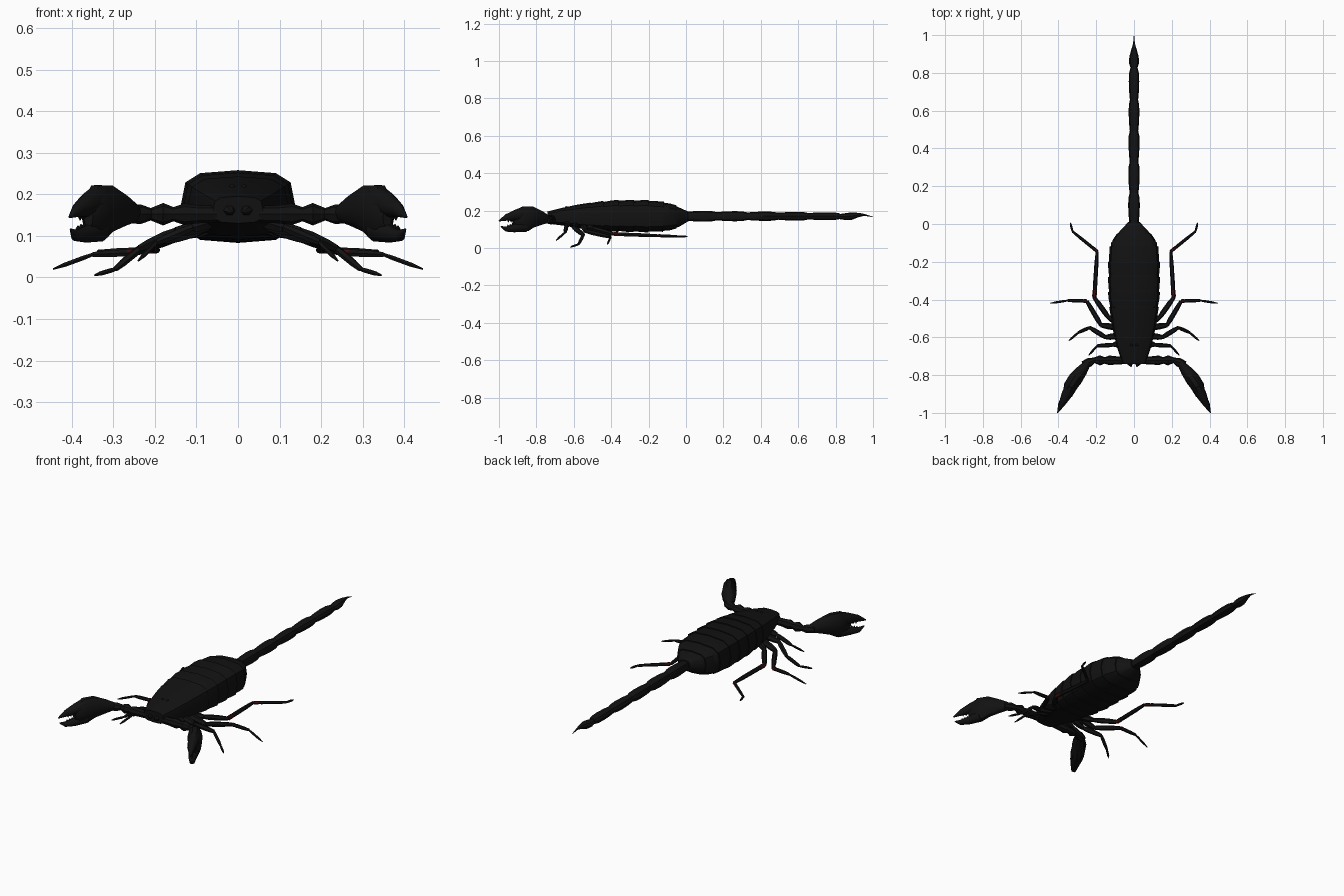
import bpy
import bmesh
from math import sin, cos, pi, copysign
from mathutils import Vector

if "Cube" in bpy.data.objects:
    bpy.data.objects.remove(bpy.data.objects["Cube"])


def material(name, rgb):
    m = bpy.data.materials.new(name)
    m.use_nodes = True
    m.diffuse_color = (*rgb, 1)
    m.node_tree.nodes["Principled BSDF"].inputs["Base Color"].default_value = (*rgb, 1)
    return m


BLACK = material("shell black", (0.006, 0.006, 0.006))
RED = material("joint dark red", (0.05, 0.004, 0.004))
UP = Vector((0, 0, 1))


def loft(bm, stations, sides=8, power=1.0, mat=0):
    """Skin rings given as (x, y, z, half width, half height)."""
    centres = [Vector(s[:3]) for s in stations]
    rings = []
    for i, (c, s) in enumerate(zip(centres, stations)):
        t = (centres[min(i + 1, len(centres) - 1)] - centres[max(i - 1, 0)]).normalized()
        side = t.cross(UP).normalized() if abs(t.z) < 0.99 else Vector((1, 0, 0))
        up = side.cross(t)
        ring = []
        for k in range(sides):
            a = 2 * pi * k / sides
            u = copysign(abs(cos(a)) ** power, cos(a)) * s[3]
            v = copysign(abs(sin(a)) ** power, sin(a)) * s[4]
            ring.append(bm.verts.new(c + side * u + up * v))
        rings.append(ring)
    faces = [bm.faces.new(rings[0]), bm.faces.new(rings[-1])]
    for a, b in zip(rings, rings[1:]):
        for k in range(sides):
            j = (k + 1) % sides
            faces.append(bm.faces.new((a[k], a[j], b[j], b[k])))
    for f in faces:
        f.material_index = mat


def finish(name, bm, mirror=1, angle=0.7):
    bmesh.ops.scale(bm, vec=(mirror, 1, 1), verts=bm.verts)
    bmesh.ops.recalc_face_normals(bm, faces=bm.faces)
    mesh = bpy.data.meshes.new(name)
    bm.to_mesh(mesh)
    bm.free()
    mesh.materials.append(BLACK)
    mesh.materials.append(RED)
    ob = bpy.data.objects.new(name, mesh)
    bpy.context.collection.objects.link(ob)
    bpy.ops.object.select_all(action="DESELECT")
    ob.select_set(True)
    bpy.context.view_layer.objects.active = ob
    bpy.ops.object.shade_smooth_by_angle(angle=angle)


# Body profile: y, half width, bottom, top
PROFILE = [(-0.74, 0.06, 0.13, 0.195), (-0.66, 0.088, 0.12, 0.215),
           (-0.54, 0.118, 0.1, 0.24), (-0.38, 0.136, 0.088, 0.256),
           (-0.2, 0.136, 0.085, 0.256), (-0.1, 0.124, 0.09, 0.243),
           (-0.04, 0.08, 0.11, 0.222), (0.01, 0.034, 0.14, 0.2)]


def body_ring(y, grow=0.0):
    for a, b in zip(PROFILE, PROFILE[1:]):
        if y <= b[0]:
            break
    f = (y - a[0]) / (b[0] - a[0])
    w, lo, hi = (a[i] + (b[i] - a[i]) * f for i in (1, 2, 3))
    return (0, y, (lo + hi) / 2, w + grow, (hi - lo) / 2 + grow)


# Head shield and underside core
bm = bmesh.new()
loft(bm, [body_ring(p[0], -0.003) for p in PROFILE], 12, 0.6)
finish("body", bm)
bm = bmesh.new()
loft(bm, [body_ring(y) for y in (-0.74, -0.66, -0.58, -0.51)], 12, 0.6)
finish("head_shield", bm)

# Overlapping abdomen plates
edges = [-0.52, -0.44, -0.36, -0.28, -0.2, -0.12, -0.05]
for n, (a, b) in enumerate(zip(edges, edges[1:])):
    bm = bmesh.new()
    loft(bm, [body_ring(a, -0.004), body_ring((a + b) / 2), body_ring(b, 0.002)], 12, 0.6)
    finish(f"abdomen_plate_{n + 1}", bm)

# Tail segments, each swelling between narrow joints
COUNT, LENGTH = 5, 0.164
for n in range(COUNT):
    bm = bmesh.new()
    rings = []
    for f, swell in ((0, 0.8), (0.25, 0.95), (0.6, 1.05), (0.85, 1), (1.02, 0.78)):
        y = (n + f) * LENGTH
        rings.append((0, y, 0.17, 0.03 * swell * (1 - 0.15 * y), 0.029 * swell * (1 - 0.4 * y)))
    loft(bm, rings, 8, 0.8)
    finish(f"tail_segment_{n + 1}", bm)

# Stinger
bm = bmesh.new()
loft(bm, [(0, 0.815, 0.168, 0.014, 0.013), (0, 0.85, 0.168, 0.026, 0.018),
          (0, 0.885, 0.171, 0.025, 0.02), (0, 0.925, 0.177, 0.014, 0.011),
          (0, 0.955, 0.177, 0.005, 0.005), (0, 1, 0.166, 0.001, 0.001)])
finish("stinger", bm)

# Leg joints from hip to foot
LEGS = {
    "first": [(0.06, -0.63, 0.135), (0.11, -0.64, 0.12), (0.195, -0.645, 0.085), (0.24, -0.695, 0.04)],
    "second": [(0.07, -0.59, 0.125), (0.15, -0.6, 0.11), (0.235, -0.548, 0.07),
               (0.295, -0.575, 0.02), (0.345, -0.618, 0.005)],
    "third": [(0.08, -0.55, 0.12), (0.175, -0.535, 0.09), (0.25, -0.408, 0.06),
              (0.35, -0.405, 0.055), (0.445, -0.42, 0.02)],
    "rear": [(0.07, -0.53, 0.115), (0.135, -0.495, 0.105), (0.21, -0.39, 0.075),
             (0.195, -0.145, 0.066), (0.325, -0.04, 0.062), (0.338, 0.008, 0.062)],
}
RED_JOINTS = {("third", 2), ("rear", 2), ("rear", 3)}


def leg(name, joints, side, label):
    bm = bmesh.new()
    last = len(joints) - 2
    for i, (p, q) in enumerate(zip(joints, joints[1:])):
        p, q = Vector(p), Vector(q)
        r = 0.017 - 0.011 * i / last
        tip = 0.002 if i == last else r * 0.7
        loft(bm, [(*p.lerp(q, f), w, w) for f, w in
                  ((-0.02, r * 0.75), (0.25, r), (0.7, r * 0.95), (1, tip))], 6)
        # Dark red skin just beyond the knee
        if (name, i) in RED_JOINTS:
            w = r * 1.04
            loft(bm, [(*p.lerp(q, f), w, w) for f in (0.02, 0.16)], 6, mat=1)
    finish(f"{label}_{name}_leg", bm, side)


ARM = [(0.05, 0.02), (0.1, 0.022), (0.13, 0.026), (0.155, 0.017), (0.18, 0.027),
       (0.21, 0.015), (0.235, 0.024), (0.27, 0.02)]
HAND = [(0.245, -0.735, 0.154, 0.018, 0.02), (0.275, -0.775, 0.16, 0.03, 0.038),
        (0.31, -0.82, 0.166, 0.038, 0.058), (0.337, -0.86, 0.156, 0.036, 0.07),
        (0.352, -0.905, 0.147, 0.026, 0.052), (0.36, -0.925, 0.145, 0.012, 0.025)]
UPPER = [(0.335, -0.86, 0.18, 0.03, 0.045), (0.36, -0.91, 0.175, 0.027, 0.03),
         (0.385, -0.96, 0.163, 0.015, 0.018), (0.406, -1, 0.145, 0.002, 0.003)]
LOWER = [(0.335, -0.86, 0.115, 0.03, 0.03), (0.365, -0.92, 0.105, 0.022, 0.022),
         (0.39, -0.96, 0.101, 0.014, 0.014), (0.403, -0.99, 0.115, 0.002, 0.003)]

for side, label in ((1, "left"), (-1, "right")):
    for name, joints in LEGS.items():
        leg(name, joints, side, label)

    # Pincer arm of bulging segments
    bm = bmesh.new()
    loft(bm, [(x, -0.722 - max(0, x - 0.21) * 0.4, 0.152, r, r) for x, r in ARM])
    finish(f"{label}_pincer_arm", bm, side)

    # Pincer hand and its two fingers
    for part, rings in (("hand", HAND), ("upper_finger", UPPER), ("lower_finger", LOWER)):
        bm = bmesh.new()
        loft(bm, rings, 10)
        finish(f"{label}_pincer_{part}", bm, side)

    # Teeth along the gripping edges
    bm = bmesh.new()
    for f in (0.2, 0.5, 0.8):
        for ring_a, ring_b, sign in ((UPPER[1], UPPER[2], -1), (LOWER[1], LOWER[2], 1)):
            x, y, z, w, h = Vector(ring_a).lerp(Vector(ring_b), f)
            for_top = z + sign * (h + 0.008)
            loft(bm, [(x, y, z + sign * h * 0.8, 0.007, 0.007), (x, y, for_top, 0.001, 0.001)], 4)
    finish(f"{label}_pincer_teeth", bm, side)

    # Mouthpart
    bm = bmesh.new()
    loft(bm, [(0.022, -0.72, 0.165, 0.018, 0.016), (0.02, -0.742, 0.16, 0.014, 0.012),
              (0.014, -0.755, 0.155, 0.003, 0.003)], 6)
    finish(f"{label}_mouthpart", bm, side)

    # Eye
    bm = bmesh.new()
    bmesh.ops.create_icosphere(bm, subdivisions=2, radius=0.007)
    bmesh.ops.translate(bm, vec=(0.014, -0.64, 0.217), verts=bm.verts)
    finish(f"{label}_eye", bm, side)
